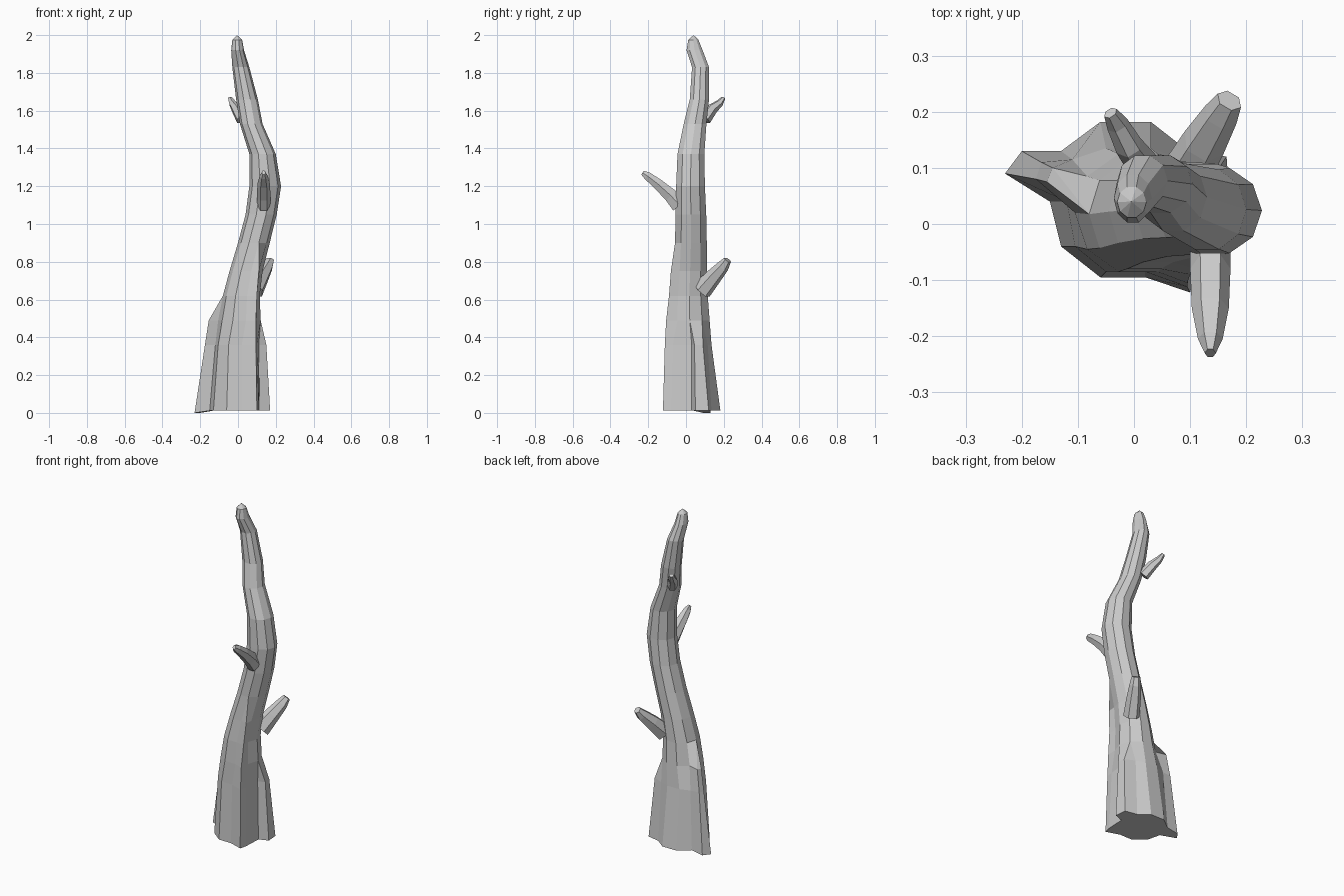
import bpy, bmesh, math
from mathutils import Vector

if "Cube" in bpy.data.objects:
    bpy.data.objects.remove(bpy.data.objects["Cube"])


def loft(name, rings):
    """Skin matching closed rings, cap both ends, merge repeated points."""
    bm = bmesh.new()
    vs = [[bm.verts.new(p) for p in r] for r in rings]
    n = len(vs[0])
    for a, b in zip(vs, vs[1:]):
        for i in range(n):
            j = (i + 1) % n
            bm.faces.new((a[i], a[j], b[j], b[i]))
    bm.faces.new(list(reversed(vs[0])))
    bm.faces.new(vs[-1])
    bmesh.ops.remove_doubles(bm, verts=bm.verts, dist=0.0005)
    bmesh.ops.recalc_face_normals(bm, faces=bm.faces)
    me = bpy.data.meshes.new(name)
    bm.to_mesh(me)
    bm.free()
    ob = bpy.data.objects.new(name, me)
    bpy.context.collection.objects.link(ob)
    return ob


# Ten-sided trunk; some corners split in two or three to form the root flares
CORNER = [5, 5, 6, 7, 8, 8, 9, 0, 0, 1, 1, 2, 3, 4, 5]


def trunk_ring(z, x0, x1, y0, y1, bumps={}):
    cx, cy, rx, ry = (x0 + x1) / 2, (y0 + y1) / 2, (x1 - x0) / 2, (y1 - y0) / 1.9
    ring = []
    for i, k in enumerate(CORNER):
        a = math.tau * k / 10
        x, y = bumps.get(i, (cx + rx * math.cos(a), cy + ry * math.sin(a)))
        ring.append((x, y, z))
    return ring


# Root flare outlines at the ground and a little above
base = [(-.23, .09), (-.15, .04), (-.13, -.04), (-.06, -.095), (.02, -.095),
        (.10, -.122), (.11, -.08), (.115, .03), (.17, .05), (.165, .12),
        (.09, .135), (.03, .182), (-.06, .182), (-.13, .13), (-.20, .13)]
flare = [(-.175, .08), (-.12, .04), (-.105, -.04), (-.05, -.085), (.02, -.085),
         (.095, -.112), (.10, -.07), (.11, .03), (.15, .045), (.145, .09),
         (.085, .115), (.03, .135), (-.05, .135), (-.11, .115), (-.165, .11)]
rings = [[(x, y, 0.0 if i in (0, 14) else 0.012) for i, (x, y) in enumerate(base)],
         [(x, y, 0.36) for x, y in flare]]
rings += [trunk_ring(*r) for r in [
    (0.49, -.105, .12, -.085, .125, {0: (-.155, .075), 14: (-.145, .10), 5: (.095, -.105)}),
    (0.62, -.08, .115, -.08, .115, {5: (.10, -.09)}),
    (0.75, -.045, .13, -.068, .112, {5: (.11, -.08)}),
    (0.90, 0, .168, -.058, .11),
    (1.05, .04, .205, -.055, .107),
    (1.20, .06, .228, -.052, .10),
    (1.37, .06, .20, -.045, .097),
    (1.53, .01, .13, -.012, .108),
    (1.66, -.01, .105, .02, .122),
    (1.83, -.03, .06, .032, .122),
    (1.92, -.036, .032, .003, .088),
    (1.975, -.03, .022, .012, .066),
    (2.0, -.005, -.005, .04, .04)]]
loft("trunk", rings)


def branch(name, stations):
    """Six-sided tapering stub; station = centre, half width, half thickness."""
    d = Vector(stations[-1][0]) - Vector(stations[0][0])
    side = Vector((d.y, -d.x, 0)).normalized()
    out = []
    for i, (c, w, t) in enumerate(stations):
        p = stations[max(i - 1, 0)][0]
        q = stations[min(i + 1, len(stations) - 1)][0]
        up = side.cross((Vector(q) - Vector(p)).normalized())
        out.append([Vector(c) + side * w * math.cos(a) + up * t * math.sin(a)
                    for a in (math.tau * k / 6 for k in range(6))])
    loft(name, out)


# Broken branch stubs
branch("front_branch", [((.136, -.035, 1.10), .036, .05), ((.136, -.08, 1.15), .036, .042),
                        ((.136, -.15, 1.213), .033, .032), ((.136, -.205, 1.255), .022, .025),
                        ((.136, -.23, 1.272), .01, .014)])
branch("back_branch", [((.09, .085, .65), .045, .055), ((.125, .145, .72), .04, .045),
                       ((.155, .195, .775), .032, .034), ((.17, .22, .81), .024, .02)])
branch("upper_branch", [((.02, .10, 1.555), .03, .035), ((-.01, .14, 1.61), .025, .03),
                        ((-.03, .178, 1.64), .02, .02), ((-.042, .198, 1.668), .013, .01)])
